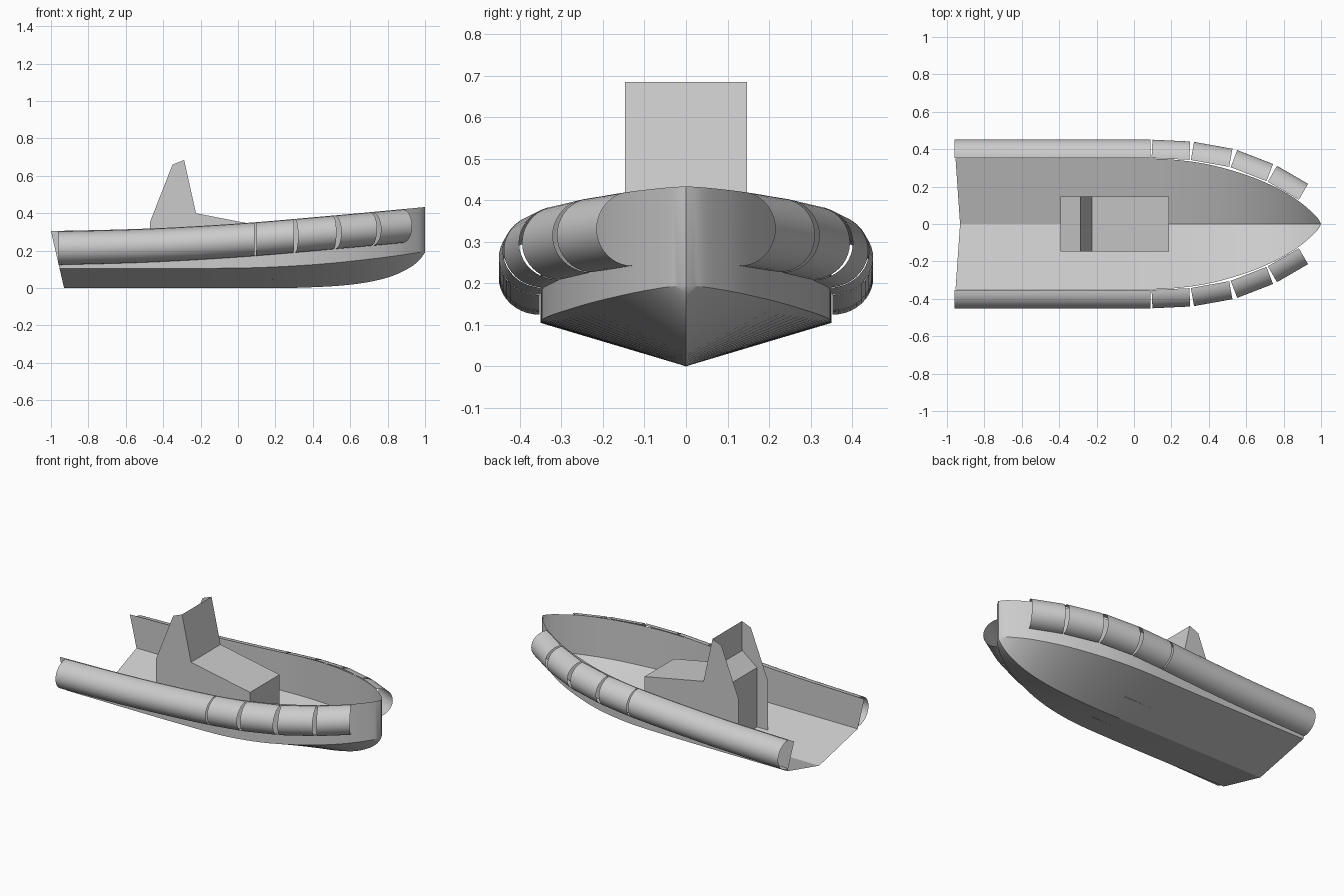
import bpy, math
from mathutils import Vector

cube = bpy.data.objects.get("Cube")
if cube:
    bpy.data.objects.remove(cube, do_unlink=True)

grey = bpy.data.materials.new("plain grey")
grey.use_nodes = True
grey.diffuse_color = (0.6, 0.6, 0.6, 1)
grey.node_tree.nodes["Principled BSDF"].inputs["Base Color"].default_value = (0.6, 0.6, 0.6, 1)


def add_object(name, verts, faces, angle=30):
    mesh = bpy.data.meshes.new(name)
    mesh.from_pydata(verts, [], faces)
    mesh.materials.append(grey)
    mesh.validate()
    obj = bpy.data.objects.new(name, mesh)
    bpy.context.collection.objects.link(obj)
    bpy.ops.object.select_all(action='DESELECT')
    obj.select_set(True)
    bpy.context.view_layer.objects.active = obj
    bpy.ops.object.shade_smooth_by_angle(angle=math.radians(angle))
    return obj


def loft(sections):
    """Join equal-length rows of points into quads."""
    n = len(sections[0])
    verts = [p for row in sections for p in row]
    faces = [(i * n + j, i * n + j + 1, (i + 1) * n + j + 1, (i + 1) * n + j)
             for i in range(len(sections) - 1) for j in range(n - 1)]
    return verts, faces


def curve(points):
    """Smooth function through (x, value) points."""
    def slope(i):
        a, b = points[max(i - 1, 0)], points[min(i + 1, len(points) - 1)]
        return (b[1] - a[1]) / (b[0] - a[0])

    def value(x):
        i = 0
        while i < len(points) - 2 and x > points[i + 1][0]:
            i += 1
        (x0, v0), (x1, v1) = points[i], points[i + 1]
        w = x1 - x0
        t = min(max((x - x0) / w, 0), 1)
        return ((2*t**3 - 3*t**2 + 1) * v0 + (t**3 - 2*t**2 + t) * w * slope(i)
                + (3*t**2 - 2*t**3) * v1 + (t**3 - t**2) * w * slope(i + 1))
    return value


# Hull lines
beam = curve([(-1, .35), (0, .35), (.2, .345), (.4, .318), (.6, .262), (.75, .2),
              (.87, .13), (.95, .065), (.985, .028), (1, 0)])
keel = curve([(-1, 0), (.1, 0), (.3, .001), (.6, .018), (.8, .056), (.92, .11),
              (.97, .15), (1, .19)])
chine = curve([(-1, .105), (0, .107), (.4, .125), (.75, .16), (1, .195)])
sheer = curve([(-1, .303), (-.5, .317), (0, .345), (.5, .387), (1, .433)])

# Hull: open V bottom with upright sides and a raked stern edge
STERN = -.93
rows = []
steps = 48
for i in range(steps + 1):
    x = STERN + (1 - STERN) * math.sin(i / steps * math.pi / 2)
    rake = .23 * max(0, (-.4 - x) / .53)
    half = [(beam(x), sheer(x)), (beam(x), chine(x))]
    pts = [(-y, z) for y, z in half] + [(0, keel(x))] + [(y, z) for y, z in reversed(half)]
    rows.append([(x - rake * z, y, z) for y, z in pts])
add_object("hull", *loft(rows))


# Side tubes: one long piece and four short angled pieces on each side
def tube_piece(name, start, end, gap, stations):
    a, b = Vector(start), Vector(end)
    along = (b - a).normalized()
    out = Vector((-along.y, along.x))
    a, b = a + along * gap, b - along * gap
    sections = []
    for i in range(stations + 1):
        p = a.lerp(b, i / stations)
        mid = sheer(p.x) - .091
        row = []
        for k in range(21):
            t = math.pi * (k / 20 - .5)
            q = p + out * .098 * math.cos(t)
            row.append((q.x, q.y, mid + .089 * math.sin(t)))
        sections.append(row)
    obj = add_object(name, *loft(sections))
    obj.modifiers.new("mirror", 'MIRROR').use_axis = (False, True, False)


joints = [(-.96, .353), (.09, .353), (.3, .343), (.513, .305), (.712, .228), (.885, .128)]
for i in range(len(joints) - 1):
    name = "long_side_tube" if i == 0 else f"bow_tube_{i}"
    tube_piece(name, joints[i], joints[i + 1], .004 if i else .001, 4 if i else 12)

# Console: centre skin between two flat side panels
W = .147
FLOOR = .045
skin = [(-.394, FLOOR), (-.394, .42), (-.29, .5), (-.288, .685), (-.225, .4),
        (.187, .32), (.187, FLOOR)]
add_object("console", *loft([[(x, y, z) for x, z in skin] for y in (-W, W)]))

panel = [(-.47, FLOOR), (-.47, .355), (-.35, .66), (-.288, .685), (-.225, .4),
         (.187, .32), (.187, FLOOR)]
for side, y in (("right", -W), ("left", W)):
    order = range(len(panel)) if y < 0 else reversed(range(len(panel)))
    add_object("console_side_" + side, [(x, y, z) for x, z in panel], [tuple(order)])
